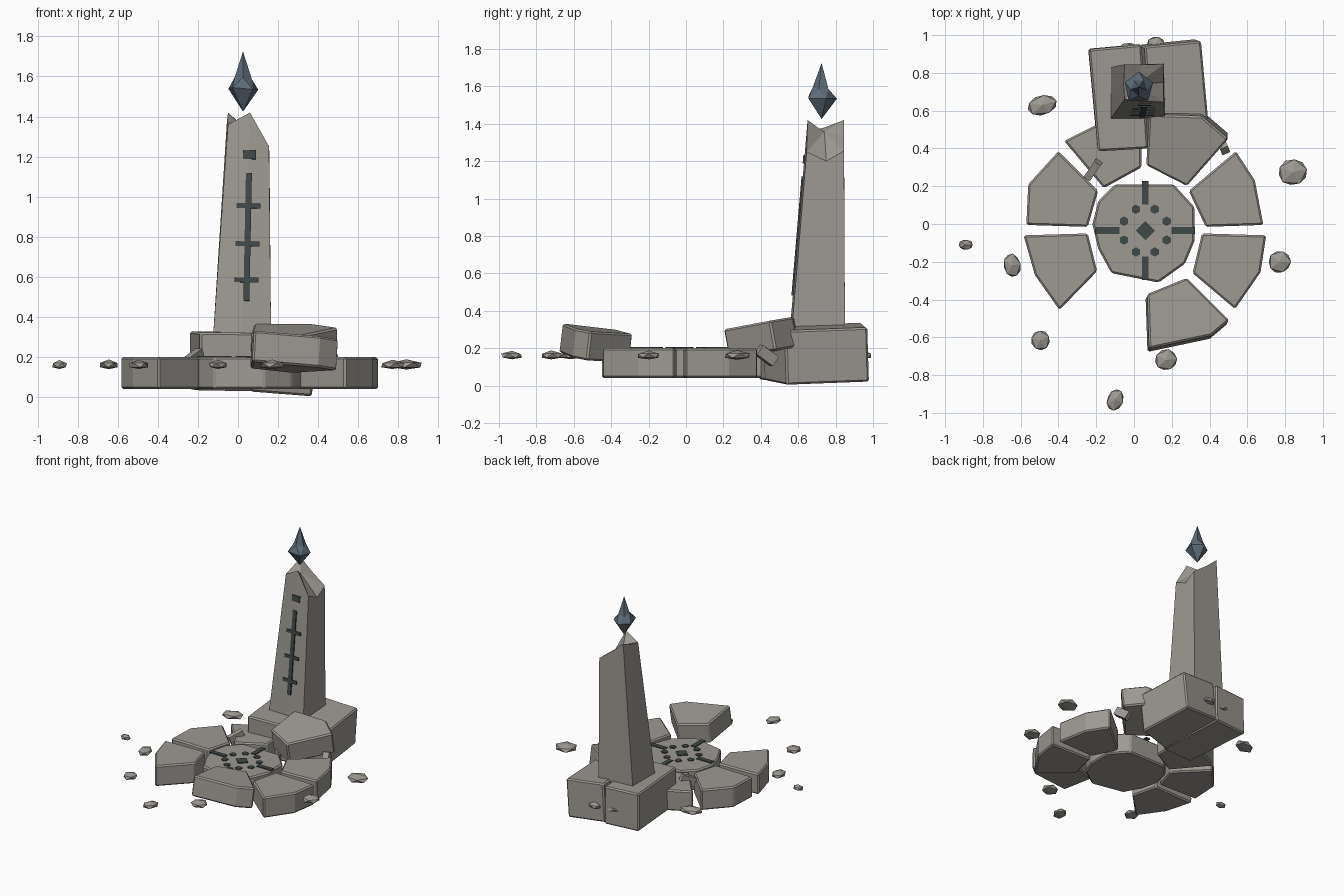
import bpy, bmesh, math, random
from mathutils import Matrix, Vector

random.seed(4)
cube = bpy.data.objects.get("Cube")
if cube:
    bpy.data.objects.remove(cube, do_unlink=True)


def material(name, color):
    m = bpy.data.materials.new(name)
    m.use_nodes = True
    m.diffuse_color = (*color, 1)
    m.node_tree.nodes["Principled BSDF"].inputs["Base Color"].default_value = (*color, 1)
    return m


STONE = material("warm grey stone", (0.34, 0.32, 0.29))
GLYPH = material("dark slate glyph", (0.05, 0.065, 0.065))
CRYSTAL = material("blue grey crystal", (0.11, 0.15, 0.19))


def finish(name, bm, mat, bevel=0):
    bmesh.ops.recalc_face_normals(bm, faces=bm.faces[:])
    mesh = bpy.data.meshes.new(name)
    bm.to_mesh(mesh)
    bm.free()
    mesh.materials.append(mat)
    ob = bpy.data.objects.new(name, mesh)
    bpy.context.collection.objects.link(ob)
    if bevel:
        mod = ob.modifiers.new("worn_edges", 'BEVEL')
        mod.width, mod.segments, mod.limit_method = bevel, 1, 'ANGLE'
    return ob


def slab(name, outline, top=0.2, thick=0.16, slope=(0, 0)):
    """Stone block: outline extruded down from a top plane tilted about its centre."""
    bm = bmesh.new()
    cx = sum(p[0] for p in outline) / len(outline)
    cy = sum(p[1] for p in outline) / len(outline)
    up = [bm.verts.new((x, y, top + slope[0] * (x - cx) + slope[1] * (y - cy)))
          for x, y in outline]
    # the underside shifts along the tilted normal
    low = [bm.verts.new(v.co + Vector((slope[0], slope[1], -1)) * thick) for v in up]
    bm.faces.new(up)
    bm.faces.new(low[::-1])
    n = len(up)
    for i in range(n):
        j = (i + 1) % n
        bm.faces.new((up[i], low[i], low[j], up[j]))
    return finish(name, bm, STONE, 0.01)


# Central dais
slab("central_dais", [(-.10, .21), (.21, .21), (.32, .09), (.32, -.09), (.27, -.21),
                      (.13, -.31), (-.12, -.26), (-.19, -.13), (-.22, 0), (-.19, .12)])

# Ring stones lying flat
slab("ring_stone_right_back", [(-.40, .385), (-.19, .175), (-.245, -.015), (-.57, -.005), (-.56, .21)])
slab("ring_stone_right_front", [(-.585, -.06), (-.245, -.05), (-.195, -.25), (-.395, -.455), (-.525, -.27)])
slab("ring_stone_left_back", [(.54, .385), (.64, .23), (.685, -.005), (.38, -.015), (.29, .175)])
slab("ring_stone_left_front", [(.36, -.05), (.70, -.06), (.67, -.255), (.535, -.45), (.31, -.26)])
slab("ring_stone_rear", [(-.37, .44), (-.19, .53), (.04, .53), (.04, .30), (-.16, .19)])

# Dislodged ring stones
slab("raised_stone_front", [(.07, -.37), (.28, -.285), (.505, -.51), (.41, -.59), (.08, -.66)],
     .30, .155, (-.06, -.12))
slab("raised_stone_rear", [(.08, .58), (.065, .31), (.28, .20), (.50, .45), (.36, .57)],
     .34, .16, (.01, .18))

# Foundation blocks under the obelisk
slab("foundation_right", [(-.24, .925), (.04, .95), (.075, .40), (-.19, .385)], .325, .29, (-.01, .01))
slab("foundation_left", [(.055, .94), (.355, .97), (.395, .53), (.09, .41)], .315, .29, (-.09, .03))


# Obelisk with a broken crown
bm = bmesh.new()
base = [(-.125, .555), (.02, .555), (.165, .565), (.162, .71),
        (.158, .85), (.02, .84), (-.125, .83), (-.125, .69)]
crown = [(-.05, .66, 1.36), (.06, .65, 1.42), (.155, .645, 1.25), (.157, .75, 1.20),
         (.155, .845, 1.255), (.04, .845, 1.34), (-.05, .845, 1.42), (-.055, .74, 1.38)]
low = [bm.verts.new((x, y, .29)) for x, y in base]
top = [bm.verts.new(p) for p in crown]
mid = bm.verts.new((.02, .74, 1.355))
bm.faces.new(low[::-1])
for i in range(8):
    j = (i + 1) % 8
    bm.faces.new((low[i], low[j], top[j], top[i]))
    bm.faces.new((top[i], top[j], mid))
finish("obelisk", bm, STONE)


# Floating crystal
bm = bmesh.new()
center = Vector((.025, .725, 0))


def ring(radius, z, offset):
    out = []
    for i in range(5):
        a = offset + i * math.tau / 5
        r = radius * random.uniform(.92, 1.08)
        out.append(bm.verts.new(center + Vector((r * math.cos(a), r * math.sin(a),
                                                 z + random.uniform(-.008, .008)))))
    return out


wide = ring(.083, 1.54, .3)
neck = ring(.045, 1.59, .3 + math.pi / 5)
tip = bm.verts.new(center + Vector((0, 0, 1.725)))
foot = bm.verts.new(center + Vector((0, 0, 1.425)))
for i in range(5):
    j = (i + 1) % 5
    for tri in ((wide[j], wide[i], foot), (wide[i], wide[j], neck[i]),
                (neck[i], wide[j], neck[j]), (neck[i], neck[j], tip)):
        bm.faces.new(tri)
finish("floating_crystal", bm, CRYSTAL)


def plate(name, loc, size, rot=Matrix.Identity(4), mat=GLYPH):
    bm = bmesh.new()
    bmesh.ops.create_cube(bm, size=1, matrix=Matrix.Translation(loc) @ rot @ Matrix.Diagonal((*size, 1)))
    return finish(name, bm, mat)


# Dais glyph: diamond, four bars and eight studs
gx, gy, gz = .06, -.035, .202
plate("glyph_diamond", (gx, gy, gz), (.072, .072, .009), Matrix.Rotation(math.pi / 4, 4, 'Z'))
for k in range(4):
    turn = Matrix.Rotation(k * math.pi / 2, 4, 'Z')
    p = turn @ Vector((.2, 0, 0))
    plate("glyph_bar_%d" % k, (gx + p.x, gy + p.y, gz), (.125, .036, .009), turn)
    for s in (-1, 1):
        p = turn @ Vector((.113, .05 * s, 0))
        bm = bmesh.new()
        bmesh.ops.create_cone(bm, cap_ends=True, segments=6, radius1=.025, radius2=.025, depth=.009,
                              matrix=Matrix.Translation((gx + p.x, gy + p.y, gz)))
        finish("glyph_stud_%d_%s" % (k, "left" if s > 0 else "right"), bm, GLYPH)

# Obelisk glyph: leaning stem, three crossbars and a top mark
lean = Matrix.Rotation(-math.atan(.085), 4, 'X') @ Matrix.Rotation(.02, 4, 'Y')


def front_mark(name, x, z, w, h):
    plate(name, (x, .555 + (z - .29) * .085 - .003, z), (w, .0095, h), lean)


front_mark("glyph_stem", .048, .80, .03, .64)
for i, z in enumerate((.585, .765, .955)):
    front_mark("glyph_crossbar_%d" % i, .042 + .01 * i / 2, z, .12, .024)
front_mark("glyph_top_mark", .058, 1.21, .065, .045)


# Scattered pebbles: faceted domes with flattened undersides
pebbles = [(-.485, .63, .088, .058, .3), (.84, .275, .085, .075, .2), (.77, -.20, .066, .066, 0),
           (-.89, -.11, .042, .03, 0), (-.645, -.22, .05, .07, .2), (-.495, -.615, .055, .058, .4),
           (-.10, -.93, .048, .066, -.4), (.17, -.72, .068, .062, .1),
           (-.02, .90, .08, .065, -.5), (.115, .95, .052, .047, 0)]
for i, (x, y, rx, ry, a) in enumerate(pebbles):
    bm = bmesh.new()
    bmesh.ops.create_icosphere(bm, subdivisions=1, radius=1)
    for v in bm.verts:
        v.co *= random.uniform(.95, 1.05)
        v.co.z *= .032 if v.co.z > 0 else .018
    h = .8 + 2.5 * rx
    bm.transform(Matrix.Translation((x, y, .157)) @ Matrix.Rotation(a, 4, 'Z')
                 @ Matrix.Diagonal((rx, ry, h, 1)))
    finish("pebble_%d" % i, bm, STONE)

# Broken chips wedged between the blocks
plate("chip_left", (.465, .43, .16), (.045, .11, .06),
      Matrix.Rotation(.4, 4, 'Z') @ Matrix.Rotation(-.6, 4, 'X'), STONE)
plate("chip_right", (-.215, .29, .19), (.04, .11, .07),
      Matrix.Rotation(-.6, 4, 'Z') @ Matrix.Rotation(.4, 4, 'X'), STONE)
